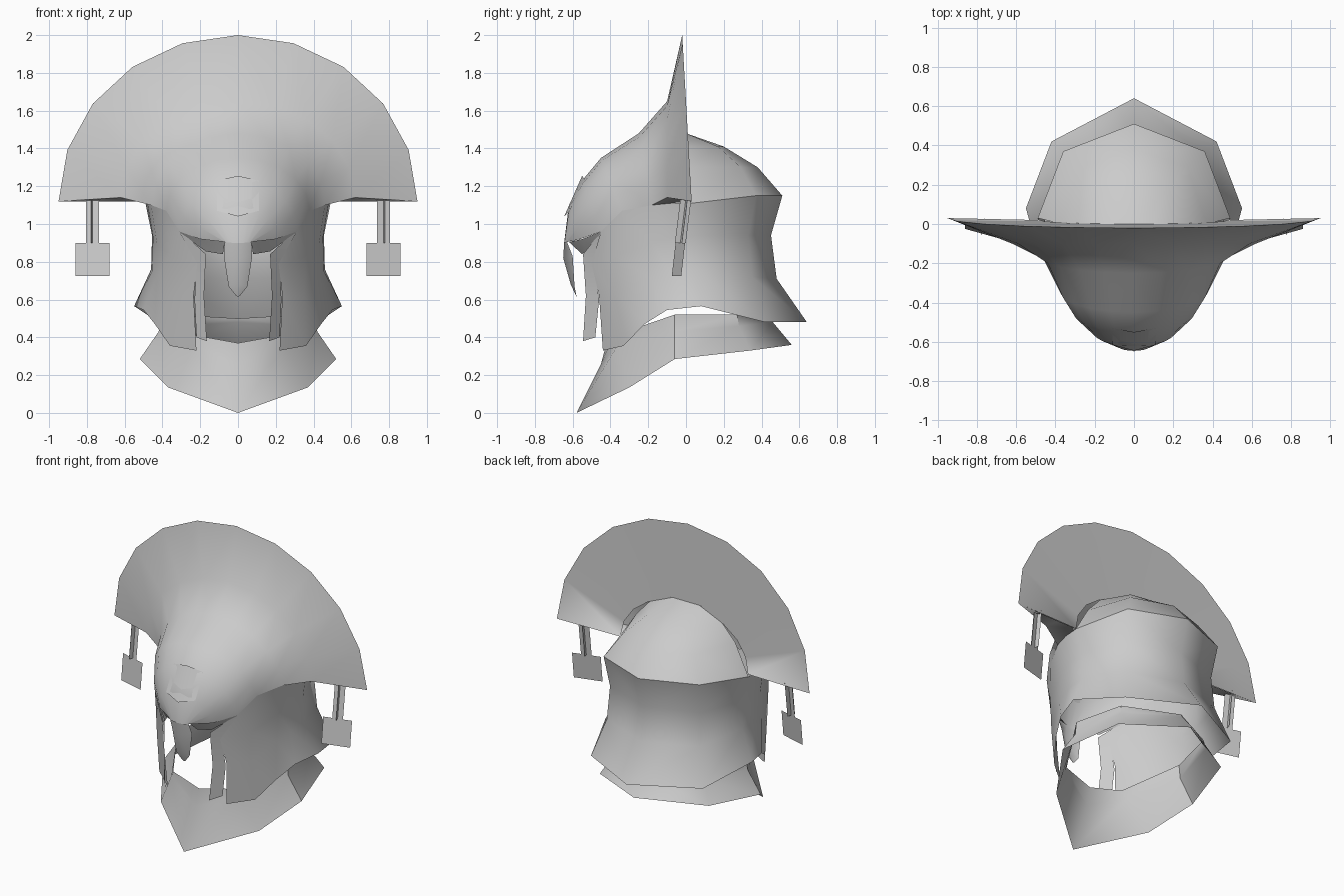
import bpy, bmesh, math
from mathutils import Vector

if "Cube" in bpy.data.objects:
    bpy.data.objects.remove(bpy.data.objects["Cube"], do_unlink=True)

steel = bpy.data.materials.new("grey_steel")
steel.use_nodes = True
grey = (0.6, 0.6, 0.6, 1)
steel.diffuse_color = grey
steel.node_tree.nodes["Principled BSDF"].inputs["Base Color"].default_value = grey


def add_grid(bm, rows):
    """Skin neighbouring rows of points with quads."""
    verts = [[bm.verts.new(point) for point in row] for row in rows]
    for upper, lower in zip(verts, verts[1:]):
        for j in range(len(upper) - 1):
            bm.faces.new((upper[j], upper[j + 1], lower[j + 1], lower[j]))


def make_part(name, grids, angle=60, outward=(0, 0, 0.8)):
    """Join skinned grids for the left half, orient outward, mirror across x."""
    bm = bmesh.new()
    for rows in grids:
        add_grid(bm, rows)
    bmesh.ops.remove_doubles(bm, verts=bm.verts, dist=0.001)
    bmesh.ops.recalc_face_normals(bm, faces=bm.faces)
    middle = Vector(outward)
    facing = sum(f.normal.dot(f.calc_center_median() - middle) * f.calc_area()
                 for f in bm.faces)
    if facing < 0:
        bmesh.ops.reverse_faces(bm, faces=bm.faces)
    mesh = bpy.data.meshes.new(name)
    bm.to_mesh(mesh)
    bm.free()
    mesh.materials.append(steel)
    part = bpy.data.objects.new(name, mesh)
    bpy.context.collection.objects.link(part)
    bpy.ops.object.select_all(action='DESELECT')
    part.select_set(True)
    bpy.context.view_layer.objects.active = part
    bpy.ops.object.shade_smooth_by_angle(angle=math.radians(angle))
    mirror = part.modifiers.new("mirror", 'MIRROR')
    mirror.use_clip = True
    return part


def arc(centre, end, steps=5):
    """Quarter ellipse from a (y, z) point on the middle line to a side point."""
    (yc, zc), (xe, ye, ze) = centre, end
    points = []
    for k in range(steps + 1):
        t = math.pi / 2 * k / steps
        drop = 1 - math.cos(t)
        points.append((xe * math.sin(t), yc + (ye - yc) * drop, zc + (ze - zc) * drop))
    return points


# Crest sweeping down into the brow: middle profile and lower edge
spine = [(-.02, 2), (-.1, 1.65), (-.25, 1.48), (-.45, 1.35),
         (-.55, 1.23), (-.62, 1.1), (-.645, .9)]
hem = [(.95, .03, 1.12), (.62, -.1, 1.14), (.46, -.18, 1.1), (.38, -.34, 1.07),
       (.31, -.45, .96), (.2, -.56, .92), (.07, -.63, .905)]
front = [arc(c, e) for c, e in zip(spine, hem)]
back_arc = arc((0, 1.47), (.48, .02, 1.12))
make_part("crest_front", [front], 80)

# Flat back of the crest with its closed underside
underside = [hem[:3], [hem[0], (.62, .02, 1.12), back_arc[-1]]]
make_part("crest_back", [[front[0], back_arc], underside], 100, (0, -1, 1.6))

# Rounded skull cap behind the crest
make_part("skull_cap", [[
    [(0, 0, 1.48), (.1, 0, 1.48), (.16, 0, 1.47)],
    [(0, .2, 1.41), (.17, .17, 1.41), (.27, 0, 1.41)],
    [(0, .38, 1.3), (.27, .29, 1.3), (.37, 0, 1.3)],
    [(0, .51, 1.15), (.36, .37, 1.15), (.49, .03, 1.11)]]])

# Cheek plates and flared neck guard, in columns from the face to the back
make_part("cheek_and_neck_guard", [[
    [(.31, -.45, .96), (.215, -.5, .79), (.235, -.46, .62), (.22, -.44, .33)],
    [(.38, -.34, 1.07), (.36, -.37, .83), (.35, -.37, .62), (.36, -.33, .355)],
    [(.46, -.18, 1.1), (.43, -.18, .9), (.43, -.2, .72), (.44, -.22, .47)],
    [(.48, -.08, 1.11), (.45, -.08, .93), (.455, -.08, .75), (.5, -.1, .545)],
    [(.49, .03, 1.11), (.455, .05, .94), (.46, .05, .76), (.55, .08, .565)],
    [(.36, .37, 1.15), (.34, .33, .94), (.35, .35, .72), (.42, .42, .48)],
    [(0, .51, 1.15), (0, .45, .94), (0, .48, .71), (0, .64, .48)]]], 70)

# Narrow strips lining the face opening
make_part("face_strip", [[
    [(.3, -.45, .96), (.17, -.545, .84), (.18, -.53, .62), (.165, -.545, .38)],
    [(.31, -.44, .96), (.22, -.49, .79), (.23, -.46, .6), (.22, -.48, .4)]]])

# Small flange beneath the brow
make_part("brow_flange", [[
    [(.31, -.45, .96), (.2, -.55, .92), (.07, -.62, .905)],
    [(.29, -.45, .94), (.17, -.53, .855), (.08, -.55, .84)]]])

# Nose guard
make_part("nose_guard", [[
    [(0, -.645, .9), (.07, -.63, .905)],
    [(0, -.65, .82), (.075, -.6, .83)],
    [(0, -.61, .68), (.05, -.59, .67)],
    [(0, -.58, .615), (.01, -.58, .62)]]])

# Pointed throat collar, ending in an upright inner rim
make_part("throat_collar", [[
    [(0, -.58, 0), (.37, -.3, .135), (.52, -.06, .285), (.41, .34, .33), (0, .56, .36)],
    [(0, -.45, .26), (.25, -.36, .36), (.42, -.06, .43), (.34, .28, .46), (0, .46, .48)],
    [(0, -.42, .37), (.22, -.38, .41), (.41, -.06, .52), (.33, .27, .52), (0, .45, .5)]]],
    45, (0, 0, .3))

# Hexagonal badge on the forehead
make_part("forehead_badge", [[
    [(0, -.55, 1.255), (.11, -.53, 1.23)],
    [(0, -.645, 1.04), (.11, -.615, 1.07)]]], 30)


# Hanging tassels: crossed cords carrying a square plate
def hanging_quad(along, half, top, bottom):
    """Quad spread both ways from two centre points."""
    side = Vector(along).normalized() * half
    return [[Vector(p) - side, Vector(p) + side] for p in (top, bottom)]


spread = (.18, .05, 0)
cord_top, cord_end, plate_end = (.77, 0, 1.14), (.77, -.03, .9), (.77, -.05, .725)
make_part("tassel_cord", [
    hanging_quad(spread, .035, cord_top, cord_end)], 30, (.77, 1, 1))
make_part("tassel_cord_cross", [
    hanging_quad((-.05, .18, 0), .03, cord_top, cord_end)], 30, (0, 0, 1))
make_part("tassel_plate", [
    hanging_quad(spread, .094, cord_end, plate_end)], 30, (.77, 1, .8))
